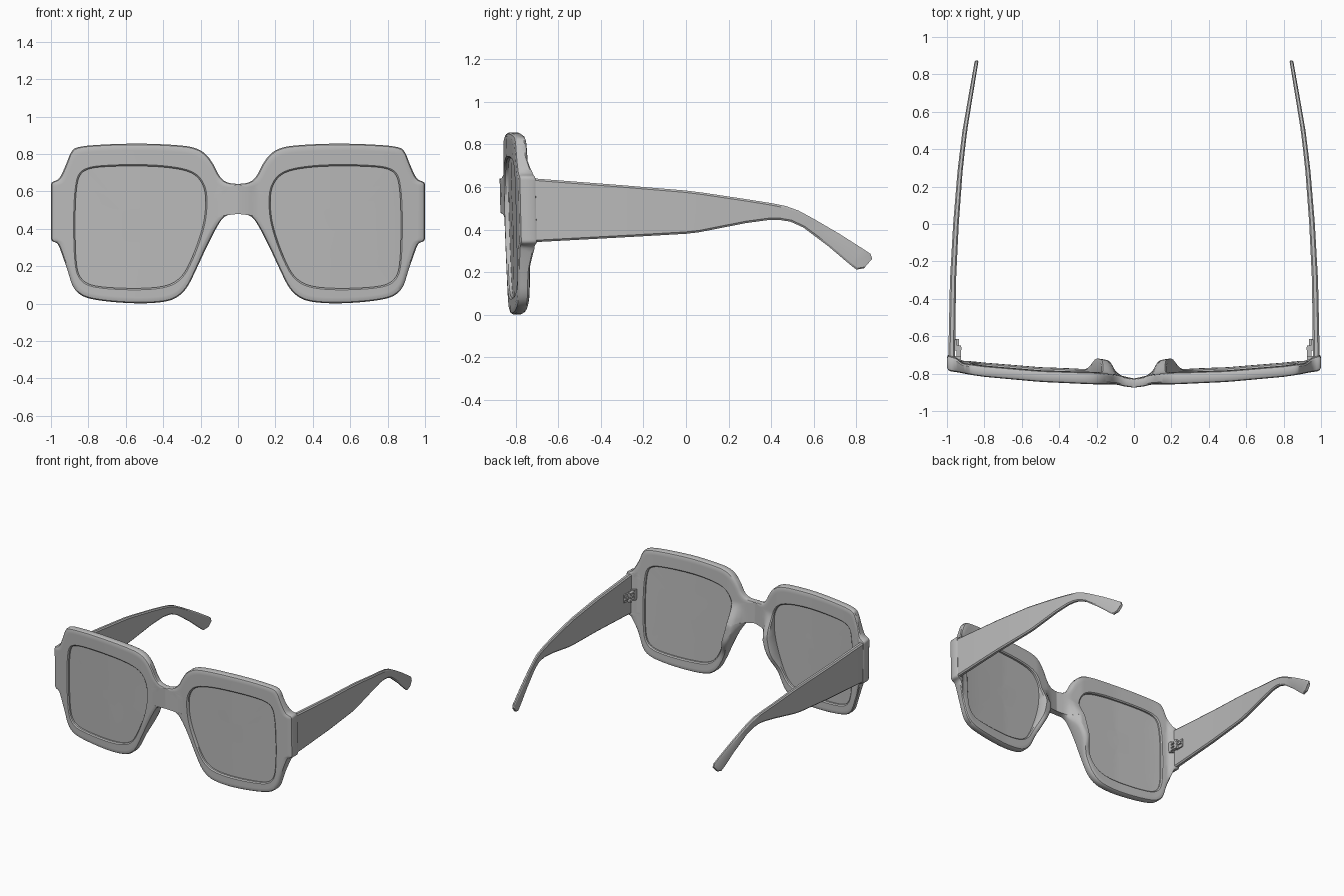
import bpy, bmesh, math
from mathutils import Vector

cube = bpy.data.objects.get("Cube")
if cube:
    bpy.data.objects.remove(cube, do_unlink=True)

grey = bpy.data.materials.new("plain_grey")
grey.use_nodes = True
colour = (0.5, 0.5, 0.5, 1)
grey.diffuse_color = colour
grey.node_tree.nodes["Principled BSDF"].inputs["Base Color"].default_value = colour


def finish(name, bm, angle=35):
    """Turn a left-half mesh into a mirrored, smooth-shaded object."""
    bmesh.ops.recalc_face_normals(bm, faces=bm.faces)
    mesh = bpy.data.meshes.new(name)
    bm.to_mesh(mesh)
    bm.free()
    mesh.materials.append(grey)
    ob = bpy.data.objects.new(name, mesh)
    bpy.context.collection.objects.link(ob)
    bpy.ops.object.select_all(action='DESELECT')
    ob.select_set(True)
    bpy.context.view_layer.objects.active = ob
    bpy.ops.object.shade_smooth_by_angle(angle=math.radians(angle))
    ob.modifiers.new("mirror", 'MIRROR')
    return ob


def interp(table, x):
    for (a, va), (b, vb) in zip(table, table[1:]):
        if x <= b:
            return va + (vb - va) * max(0, x - a) / (b - a)
    return table[-1][1]


def step(a, b, x):
    t = min(1, max(0, (x - a) / (b - a)))
    return t * t * (3 - 2 * t)


def chaikin(pts, closed, rounds=2):
    for _ in range(rounds):
        pairs = list(zip(pts, pts[1:] + pts[:1] if closed else pts[1:]))
        new = [p for a, b in pairs for p in (a.lerp(b, .25), a.lerp(b, .75))]
        pts = new if closed else [pts[0]] + new + [pts[-1]]
    return pts


def ray_hit(origin, d, loop):
    """Distance from origin along d to a closed outline."""
    best = 0
    for a, b in zip(loop, loop[1:] + loop[:1]):
        e, w = b - a, a - origin
        den = d.x * e.y - d.y * e.x
        if abs(den) > 1e-9:
            r = (w.x * e.y - w.y * e.x) / den
            u = (w.x * d.y - w.y * d.x) / den
            if r > 0 and -1e-6 <= u <= 1 + 1e-6:
                best = max(best, r)
    return best


# Outlines of the left half in x, z
outer = [(0, .64), (.06, .645), (.10, .68), (.13, .745), (.17, .80), (.22, .832),
         (.30, .847), (.5, .857), (.7, .853), (.865, .84), (.895, .81), (.915, .755),
         (.945, .685), (.965, .66), (1, .65), (1, .62), (1, .5), (1, .365), (1, .335),
         (.965, .325), (.95, .29), (.91, .175), (.885, .09), (.845, .045), (.78, .022),
         (.65, .006), (.5, 0), (.38, .01), (.32, .035), (.27, .085), (.22, .19),
         (.16, .32), (.10, .435), (.065, .475), (0, .48)]
opening = [(.172, .55), (.178, .615), (.21, .675), (.27, .712), (.4, .732), (.55, .737),
           (.7, .734), (.8, .724), (.85, .69), (.865, .61), (.871, .5), (.871, .35),
           (.866, .22), (.852, .15), (.81, .105), (.72, .087), (.54, .08), (.39, .09),
           (.31, .13), (.26, .21), (.205, .35), (.177, .46)]
outer = chaikin([Vector(p) for p in outer], False)
outer += [Vector((0, z)) for z in (.52, .56, .6)]
opening = chaikin([Vector(p) for p in opening], True)
centre = Vector((.53, .42))
spokes = []
for p in outer:
    d = (p - centre).normalized()
    spokes.append((d, ray_hit(centre, d, opening), (p - centre).length))

# Front and back surfaces of the frame across its width
FRONT = [(0, -.87), (.05, -.864), (.1, -.852), (.2, -.849), (.5, -.835), (.8, -.808), (1, -.78)]
BACK = [(0, -.825), (.06, -.812), (.1, -.80), (.2, -.785), (.5, -.775), (.8, -.75),
        (.92, -.735), (.95, -.71), (1, -.695)]


def tilt(z):
    return -.023 * (z - .43)


def front_y(x, z):
    return interp(FRONT, x) + tilt(z)


def back_y(x, z):
    # nose pads swell out of the back beside the bridge
    pad = step(.08, .14, x) * (1 - step(.19, .3, x)) * step(.16, .34, z) * (1 - step(.44, .62, z))
    return interp(BACK, x) + tilt(z) + .065 * pad


# Frame: a rounded section swept round the lens opening
bm = bmesh.new()
rings = []
for d, r0, r1 in spokes:
    on_plane = (centre + d * r1).x < 1e-4
    half = [(r0, .12), (r0 + .008, 0)]
    half += [(r0 + .012 + (r1 - r0 - .036) * k / 6, 0) for k in range(1, 6)]
    half += [(r1 - .02, 0), (r1 - .006, .07), (r1, .22)]
    section = half + [(r, 1 - s) for r, s in reversed(half)]
    ring = []
    for k, (r, s) in enumerate(section):
        if on_plane and 5 < k < len(section) - 6:
            s = round(s)
        p = centre + d * r
        x = max(0, p.x)
        f, b = front_y(x, p.y), back_y(x, p.y)
        ring.append(bm.verts.new((x, f + (b - f) * s, p.y)))
    rings.append(ring)
for a, b in zip(rings, rings[1:] + rings[:1]):
    n = len(a)
    for k in range(n):
        quad = [a[k], a[(k + 1) % n], b[(k + 1) % n], b[k]]
        if max(v.co.x for v in quad) > 1e-4:
            bm.faces.new(quad)
finish("frame", bm)

# Lenses: thin curved panes set into the openings
bm = bmesh.new()
for off in (.02, .04):
    def pane_vert(p):
        return bm.verts.new((p.x, front_y(p.x, p.y) + off, p.y))
    hub = pane_vert(centre)
    loops = [[pane_vert(centre + d * r0 * t) for d, r0, r1 in spokes] for t in (.3, .6, .85, 1)]
    n = len(spokes)
    for i in range(n):
        j = (i + 1) % n
        bm.faces.new((hub, loops[0][i], loops[0][j]))
        for a, b in zip(loops, loops[1:]):
            bm.faces.new((a[i], b[i], b[j], a[j]))
finish("lenses", bm)

# Temples: lofted through top and bottom points (y, z) along each arm
STATIONS = [(-.715, .64, -.725, .34), (-.3, .608, -.3, .363), (0, .583, 0, .38),
            (.08, .573, .06, .387), (.28, .543, .28, .43), (.4, .524, .39, .445),
            (.47, .51, .44, .445), (.53, .488, .49, .437), (.6, .45, .55, .41),
            (.72, .38, .67, .32), (.83, .31, .77, .235), (.866, .286, .80, .212),
            (.874, .262, .835, .218)]
OUTSIDE = [(-.7, .993), (-.3, .984), (0, .967), (.3, .942), (.5, .917), (.7, .882), (.88, .85)]
THICK = [(-.7, .036), (0, .03), (.5, .025), (.88, .02)]
# section corners: (across 0..1, distance in from top or bottom edge)
CORNERS = [(.25, 0), (.75, 0), (1, .009), (1, -.009), (.75, -1e-9), (.25, -1e-9), (0, -.009), (0, .009)]
bm = bmesh.new()
rings = []
for ty, tz, by, bz in STATIONS:
    top, bottom = Vector((0, ty, tz)), Vector((0, by, bz))
    down = (bottom - top).normalized()
    ring = []
    for across, inset in CORNERS:
        p = (bottom if inset < 0 else top) + down * inset
        p.x = interp(OUTSIDE, p.y) - across * interp(THICK, p.y)
        ring.append(bm.verts.new(p))
    rings.append(ring)
for a, b in zip(rings, rings[1:]):
    for k in range(8):
        m = (k + 1) % 8
        bm.faces.new((a[k], a[m], b[m], b[k]))
bm.faces.new(rings[0])
bm.faces.new(rings[-1])
finish("temples", bm, 30)


# Hinges: mounting blocks, interleaved leaves and a pin
def box(bm, loc, size):
    verts = bmesh.ops.create_cube(bm, size=1)["verts"]
    for v in verts:
        v.co = Vector(loc) + Vector(a * b for a, b in zip(v.co, size))


bm = bmesh.new()
box(bm, (.945, -.72, .49), (.04, .03, .08))
box(bm, (.952, -.645, .49), (.012, .06, .06))
for z in (.465, .49, .515):
    box(bm, (.937, -.685, z), (.024, .07, .012))
box(bm, (.945, -.64, .49), (.02, .05, .016))
pin = bmesh.ops.create_cone(bm, cap_ends=True, segments=12, radius1=.014, radius2=.014, depth=.07)
bmesh.ops.translate(bm, verts=pin["verts"], vec=(.935, -.665, .49))
finish("hinges", bm)
